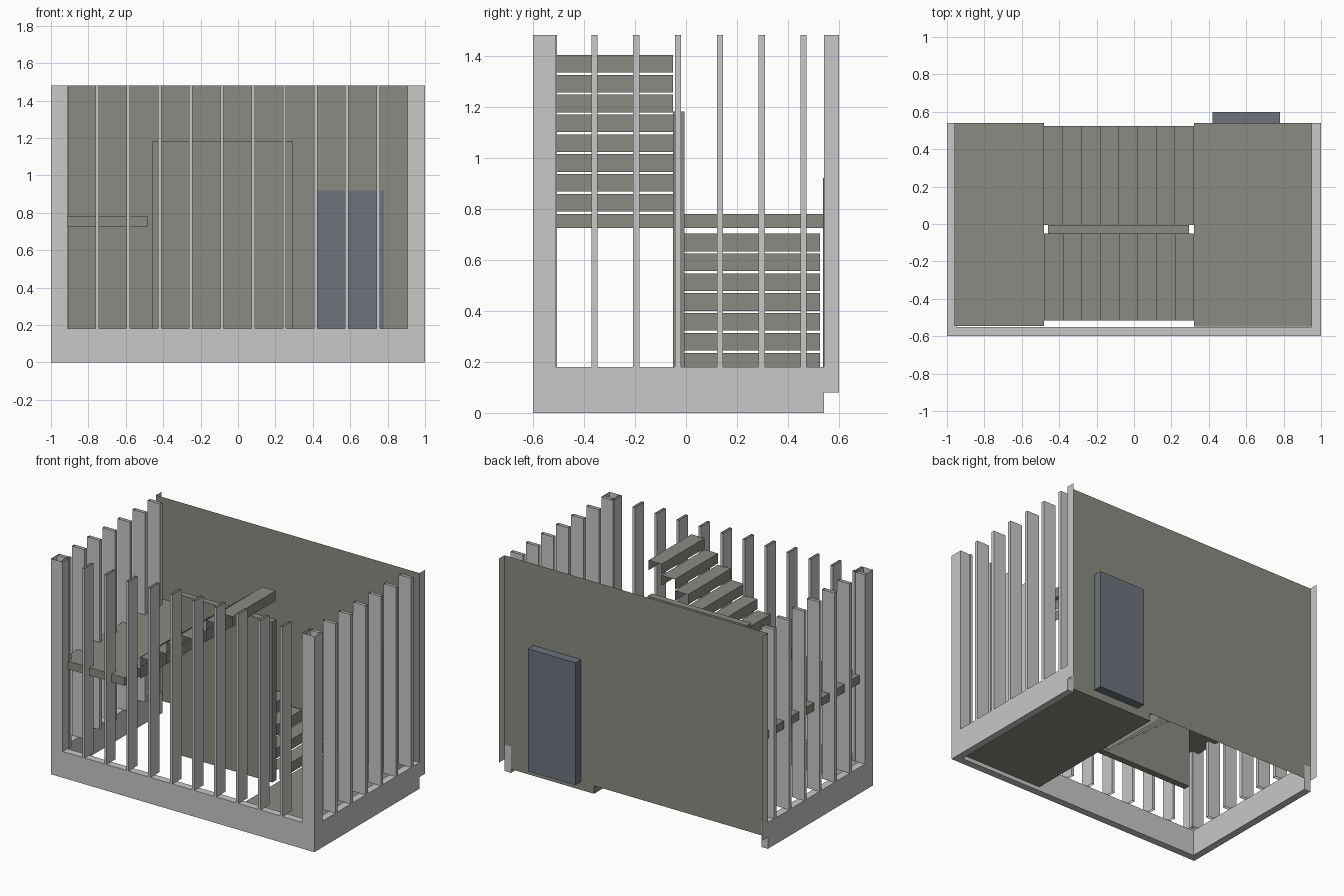
import bpy, bmesh

cube = bpy.data.objects.get("Cube")
if cube:
    bpy.data.objects.remove(cube, do_unlink=True)


def material(name, rgb):
    m = bpy.data.materials.new(name)
    m.use_nodes = True
    m.diffuse_color = (*rgb, 1)
    m.node_tree.nodes["Principled BSDF"].inputs["Base Color"].default_value = (*rgb, 1)
    return m


GREY = material("light grey", (0.58, 0.58, 0.58))
STONE = material("olive grey", (0.26, 0.26, 0.228))
SLATE = material("slate blue", (0.156, 0.171, 0.205))


def finish(name, bm, mat):
    mesh = bpy.data.meshes.new(name)
    bm.to_mesh(mesh)
    bm.free()
    mesh.materials.append(mat)
    obj = bpy.data.objects.new(name, mesh)
    bpy.context.collection.objects.link(obj)
    return obj


def add_box(bm, x, y, z, open_axes=""):
    """Box from ranges; faces along the listed signed axes are left open."""
    made = bmesh.ops.create_cube(bm, size=1)["verts"]
    faces = {f for v in made for f in v.link_faces}
    drop = []
    for f in faces:
        n = f.normal
        axis = max(range(3), key=lambda i: abs(n[i]))
        if ("+" if n[axis] > 0 else "-") + "xyz"[axis] in open_axes.split():
            drop.append(f)
    for v in made:
        for i, (a, b) in enumerate((x, y, z)):
            v.co[i] = a if v.co[i] < 0 else b
    bmesh.ops.delete(bm, geom=drop, context="FACES_ONLY")


def box(name, x, y, z, mat, open_axes=""):
    bm = bmesh.new()
    add_box(bm, x, y, z, open_axes)
    return finish(name, bm, mat)


def sheet(name, a, b, z, mat):
    """Upright thin sheet between two plan points."""
    bm = bmesh.new()
    bm.faces.new([bm.verts.new(p) for p in
                  ((*a, z[0]), (*b, z[0]), (*b, z[1]), (*a, z[1]))])
    return finish(name, bm, mat)


TOP, SILL, FLOOR, LANDING = 1.48, 0.18, 0.08, 0.78
FRONT, BACK = -0.6, 0.54
RISE = (LANDING - FLOOR) / 9

# U-shaped plinth, open at the back
bm = bmesh.new()
outline = [(-1, BACK), (-1, FRONT), (1, FRONT), (1, BACK),
           (0.95, BACK), (0.95, -0.55), (-0.95, -0.55), (-0.95, BACK)]
base = bm.faces.new([bm.verts.new((*p, 0)) for p in outline])
top = bmesh.ops.extrude_face_region(bm, geom=[base])["geom"]
bmesh.ops.translate(bm, vec=(0, 0, SILL),
                    verts=[g for g in top if isinstance(g, bmesh.types.BMVert)])
bmesh.ops.recalc_face_normals(bm, faces=bm.faces)
finish("plinth", bm, GREY)

# Hollow fins along the front
bm = bmesh.new()
for k in range(12):
    x = -0.92 + k * 0.1669
    add_box(bm, (x - 0.009, x + 0.009), (FRONT, -0.505), (SILL, TOP), "+z -z")
finish("front_fins", bm, GREY)

# Hollow fins, corner sheets and back flanges on both sides
for side, s in (("right", -1), ("left", 1)):
    bm = bmesh.new()
    for k in range(7):
        y = -0.523 + k * 0.164
        add_box(bm, sorted((s, s * 0.905)), (y - 0.012, y + 0.012), (SILL, TOP), "+z -z")
    finish(side + "_fins", bm, GREY)
    sheet(side + "_corner_front", (s, FRONT), (s * 0.92, FRONT), (SILL, TOP), GREY)
    sheet(side + "_corner_side", (s, FRONT), (s, -0.523), (SILL, TOP), GREY)
    sheet(side + "_back_flange", (s, BACK), (s, 0.6), (FLOOR, TOP), GREY)

# Walls, floor and landing
sheet("back_wall", (-1, BACK), (1, BACK), (FLOOR, TOP), STONE)
box("lower_floor", (0.32, 0.95), (-0.547, BACK), (0.025, FLOOR), STONE)
box("landing", (-0.96, -0.48), (-0.545, BACK), (0.725, LANDING), STONE)
box("partition", (-0.46, 0.295), (-0.05, -0.005), (FLOOR, 1.18), STONE)
box("door", (0.42, 0.78), (0.537, 0.6), (FLOOR, 0.92), SLATE)


# Two flights of folded treads, open at the ends and underneath
def flight(name, start_x, step, y, start_z):
    bm = bmesh.new()
    for k in range(8):
        x = start_x + k * step
        z = start_z + (k + 1) * RISE
        add_box(bm, sorted((x, x + step)), y, (z - 0.069, z), "+y -y -z")
    finish(name, bm, STONE)


flight("lower_flight", 0.32, -0.1, (-0.005, 0.525), FLOOR)
flight("upper_flight", -0.48, 0.1, (-0.517, -0.05), LANDING)
